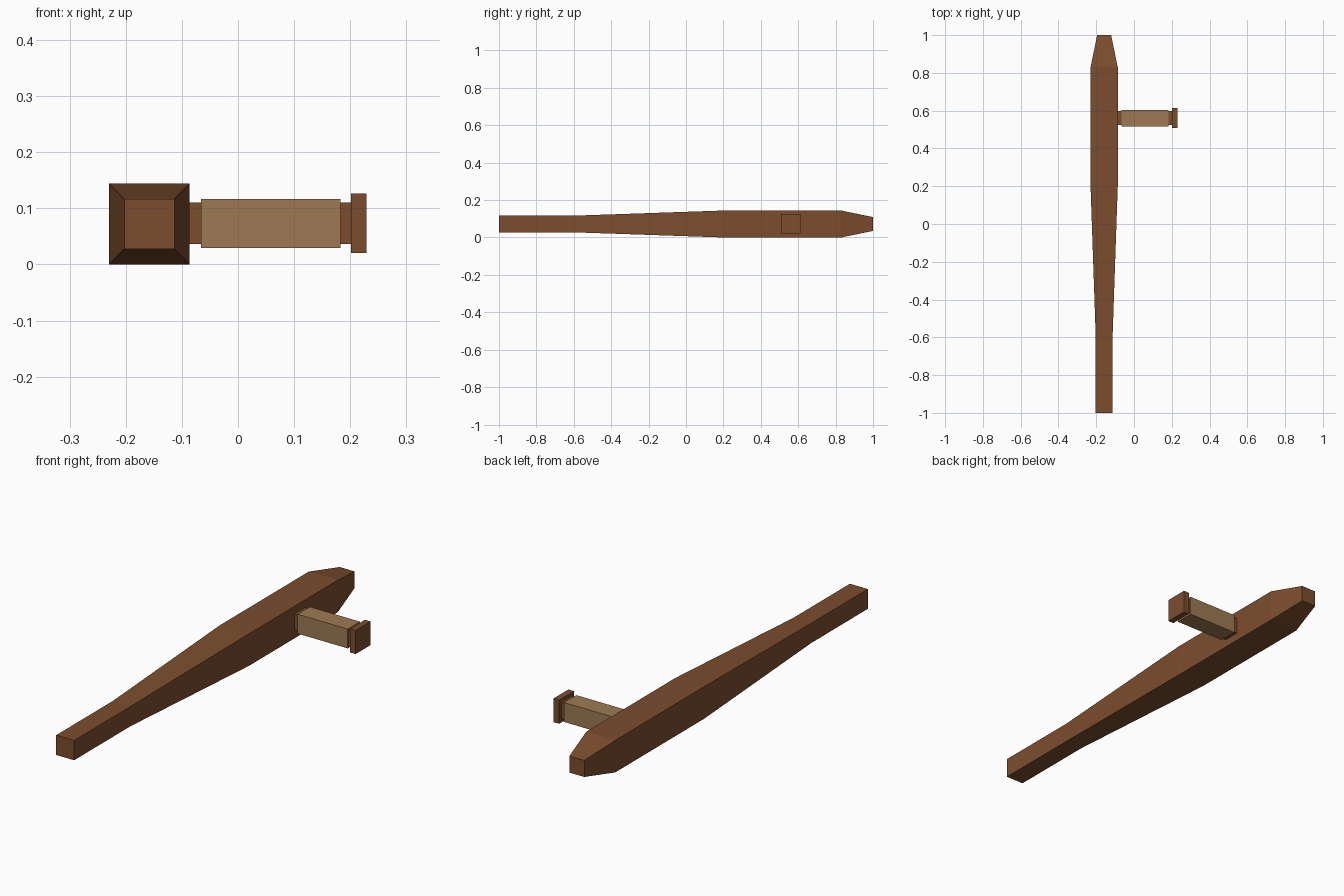
import bpy, bmesh
from mathutils import Vector

cube = bpy.data.objects.get("Cube")
if cube:
    bpy.data.objects.remove(cube, do_unlink=True)


def material(name, color):
    m = bpy.data.materials.new(name)
    m.use_nodes = True
    m.diffuse_color = color
    m.node_tree.nodes["Principled BSDF"].inputs["Base Color"].default_value = color
    return m


brown = material("dark_wood", (0.202, 0.075, 0.027, 1))
tan = material("light_grip", (0.337, 0.195, 0.088, 1))


def square_loft(name, origin, axis, side, sections, mat):
    """Loft square sections (distance along axis, half width)."""
    axis, side, up = Vector(axis), Vector(side), Vector((0, 0, 1))
    bm = bmesh.new()
    rings = []
    for d, h in sections:
        rings.append([bm.verts.new(Vector(origin) + axis * d + side * h * u + up * h * v)
                      for u, v in ((-1, -1), (1, -1), (1, 1), (-1, 1))])
    for a, b in zip(rings, rings[1:]):
        for i in range(4):
            j = (i + 1) % 4
            bm.faces.new((a[i], a[j], b[j], b[i]))
    bm.faces.new(rings[0])
    bm.faces.new(rings[-1])
    bmesh.ops.recalc_face_normals(bm, faces=bm.faces)
    mesh = bpy.data.meshes.new(name)
    bm.to_mesh(mesh)
    bm.free()
    mesh.materials.append(mat)
    obj = bpy.data.objects.new(name, mesh)
    bpy.context.collection.objects.link(obj)
    return obj


# Long tapered shaft with a blunt pointed end
square_loft("shaft", (-0.158, 0, 0.072), (0, 1, 0), (1, 0, 0),
            [(-1, 0.0445), (-0.6, 0.0445), (0.2, 0.072), (0.83, 0.072), (1, 0.037)], brown)

# Side handle: core, wrapped grip and end cap
handle = ((0, 0.56, 0.073), (1, 0, 0), (0, 1, 0))
square_loft("handle_core", *handle, [(-0.1, 0.037), (0.205, 0.037)], brown)
square_loft("handle_grip", *handle, [(-0.066, 0.0435), (0.183, 0.0435)], tan)
square_loft("handle_cap", *handle, [(0.201, 0.053), (0.229, 0.053)], brown)
